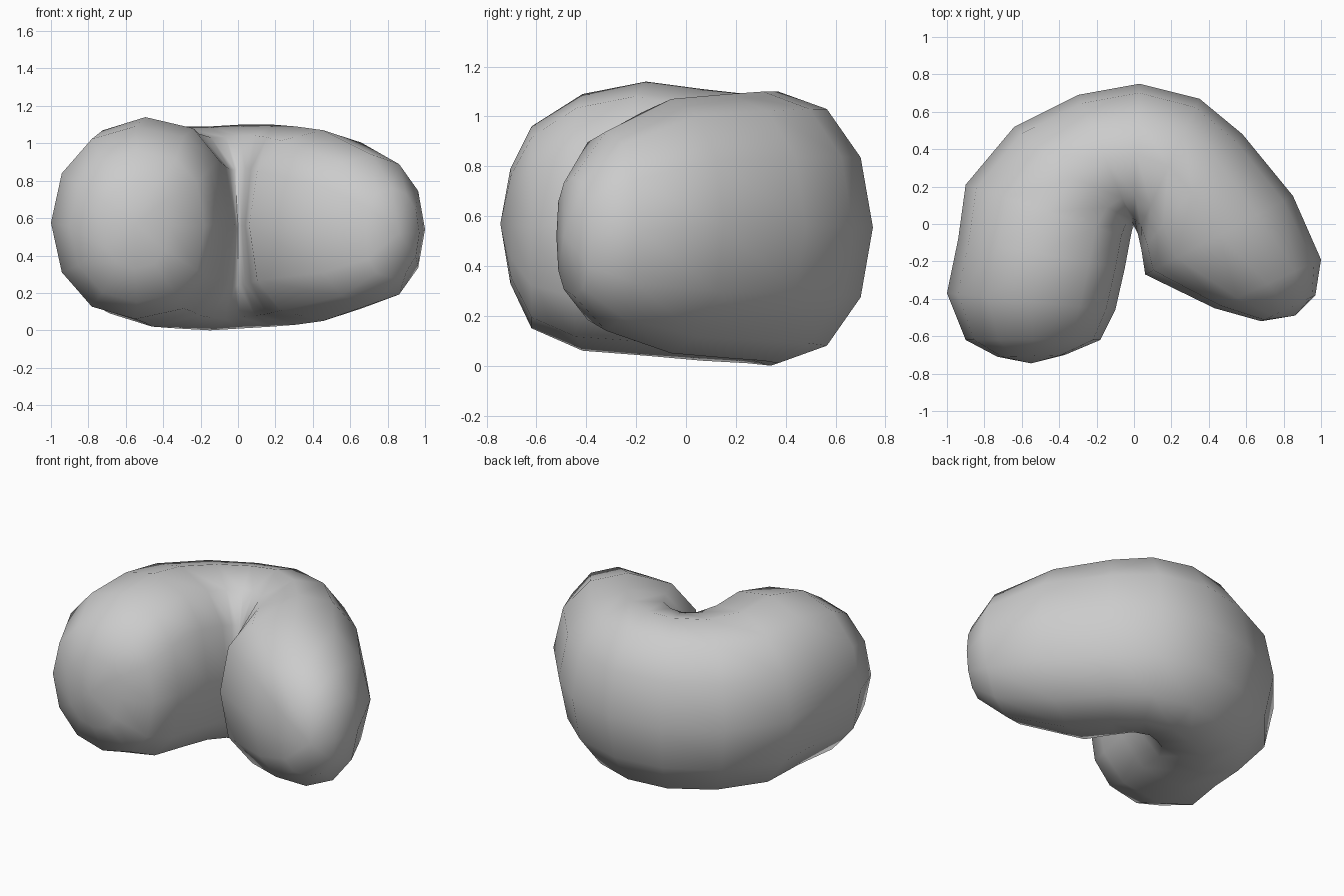
import bpy, bmesh, math
from mathutils import Vector

if "Cube" in bpy.data.objects:
    bpy.data.objects.remove(bpy.data.objects["Cube"])

# Cross-sections along the bend: outer x, y, inner x, y, bottom z, top z
SECTIONS = [
    (-0.73, -0.71, -0.37, -0.70, 0.33, 0.79),
    (-0.90, -0.62, -0.18, -0.62, 0.15, 0.96),
    (-1.00, -0.37, -0.10, -0.46, 0.06, 1.09),
    (-0.94, -0.08, -0.05, -0.24, 0.04, 1.14),
    (-0.90, 0.21, -0.02, -0.08, 0.02, 1.11),
    (-0.64, 0.52, -0.01, -0.03, 0.01, 1.09),
    (-0.30, 0.69, 0.00, -0.01, 0.00, 1.09),
    (0.03, 0.75, 0.00, -0.01, 0.01, 1.10),
    (0.35, 0.67, 0.02, -0.05, 0.02, 1.10),
    (0.58, 0.48, 0.04, -0.14, 0.03, 1.09),
    (0.85, 0.15, 0.06, -0.27, 0.05, 1.07),
    (1.00, -0.19, 0.43, -0.45, 0.14, 0.94),
    (0.97, -0.38, 0.68, -0.52, 0.28, 0.76),
]
TIPS = [(-0.55, -0.745, 0.57), (0.86, -0.49, 0.52)]
SIDES = 12


def rounded(v, power):
    return math.copysign(abs(v) ** power, v)


def section(bm, ox, oy, ix, iy, lo, hi):
    outer, inner = Vector((ox, oy, 0)), Vector((ix, iy, 0))
    mid, half = (outer + inner) / 2, (outer - inner) / 2
    ring = []
    for i in range(SIDES):
        a = math.tau * i / SIDES
        c, s = math.cos(a), math.sin(a)
        # elliptical outside, squarer on the inside of the bend
        power = 0.96 if c > 0 else 0.8
        p = mid + half * rounded(c, power)
        p.z = (lo + hi) / 2 + (hi - lo) / 2 * rounded(s, power)
        ring.append(bm.verts.new(p))
    return ring


# Curved bean body lofted through the sections
bm = bmesh.new()
rings = [section(bm, *s) for s in SECTIONS]
for a, b in zip(rings, rings[1:]):
    for i in range(SIDES):
        j = (i + 1) % SIDES
        bm.faces.new((a[i], a[j], b[j], b[i]))

# Rounded ends
for ring, tip in zip((rings[0], rings[-1]), TIPS):
    t = bm.verts.new(tip)
    for i in range(SIDES):
        bm.faces.new((ring[i], ring[(i + 1) % SIDES], t))
bmesh.ops.recalc_face_normals(bm, faces=bm.faces)
for f in bm.faces:
    f.smooth = True

mesh = bpy.data.meshes.new("curved_bean")
bm.to_mesh(mesh)
bm.free()
obj = bpy.data.objects.new("curved_bean", mesh)
bpy.context.collection.objects.link(obj)
